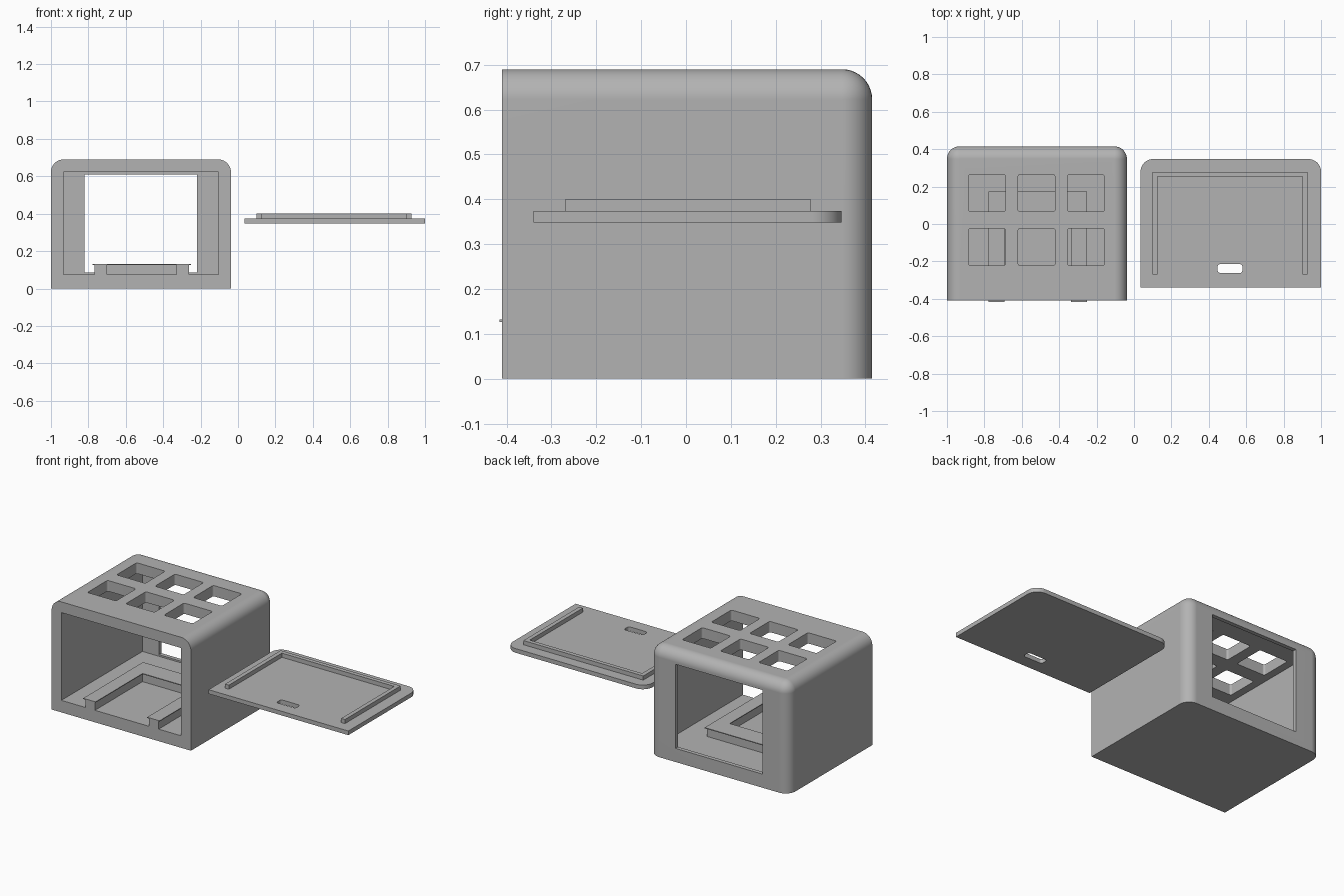
import bpy
import bmesh

cube = bpy.data.objects.get("Cube")
if cube:
    bpy.data.objects.remove(cube, do_unlink=True)

grey = bpy.data.materials.new("plain grey")
grey.use_nodes = True
GREY = (0.45, 0.45, 0.45, 1)
grey.diffuse_color = GREY
grey.node_tree.nodes["Principled BSDF"].inputs["Base Color"].default_value = GREY


def make_object(name, bm):
    bmesh.ops.recalc_face_normals(bm, faces=bm.faces)
    mesh = bpy.data.meshes.new(name)
    bm.to_mesh(mesh)
    bm.free()
    mesh.materials.append(grey)
    obj = bpy.data.objects.new(name, mesh)
    bpy.context.collection.objects.link(obj)
    return obj


def box(name, xs, ys, zs, radius=0, segments=8, rounded=None):
    """Box between limits; edges accepted by the rule (direction, middle) are rounded."""
    bm = bmesh.new()
    bmesh.ops.create_cube(bm, size=1)
    if rounded:
        edges = []
        for e in bm.edges:
            a, b = e.verts
            if rounded(b.co - a.co, (a.co + b.co) / 2):
                edges.append(e)
    for v in bm.verts:
        for i, (lo, hi) in enumerate((xs, ys, zs)):
            v.co[i] = lo if v.co[i] < 0 else hi
    if rounded:
        bmesh.ops.bevel(bm, geom=edges, offset=radius, segments=segments,
                        profile=0.5, affect='EDGES', clamp_overlap=True)
    return make_object(name, bm)


def u_strip(name, xs, ys, zs, side, back):
    """U-shaped strip open to the front."""
    (x0, x1), (y0, y1) = xs, ys
    outline = [(x0, y0), (x0 + side, y0), (x0 + side, y1 - back), (x1 - side, y1 - back),
               (x1 - side, y0), (x1, y0), (x1, y1), (x0, y1)]
    bm = bmesh.new()
    face = bm.faces.new([bm.verts.new((x, y, zs[0])) for x, y in outline])
    top = bmesh.ops.extrude_face_region(bm, geom=[face])["geom"]
    for v in top:
        if isinstance(v, bmesh.types.BMVert):
            v.co.z = zs[1]
    return make_object(name, bm)


def activate(obj):
    bpy.ops.object.select_all(action='DESELECT')
    obj.select_set(True)
    bpy.context.view_layer.objects.active = obj


def cut(obj, cutter):
    cutter.hide_render = True
    mod = obj.modifiers.new("cut", 'BOOLEAN')
    mod.operation = 'DIFFERENCE'
    mod.solver = 'EXACT'
    mod.object = cutter
    activate(obj)
    bpy.ops.object.modifier_apply(modifier=mod.name)
    bpy.data.objects.remove(cutter, do_unlink=True)


def smooth(obj):
    activate(obj)
    bpy.ops.object.shade_smooth_by_angle(angle=0.5)
    mod = obj.modifiers.new("even shading", 'WEIGHTED_NORMAL')
    mod.keep_sharp = True


def upright(d, m):
    return abs(d.z) > 0.5


def upright_back(d, m):
    return upright(d, m) and m.y > 0


def top_and_back(d, m):
    top = m.z > 0.4 and (abs(d.y) > 0.5 or m.y > 0.4)
    return top or upright_back(d, m)


# Case shell: rounded on top and at the back, open at the front
case = box("case_shell", (-1, -0.038), (-0.41, 0.415), (0, 0.69), 0.067, 10, top_and_back)
cut(case, box("cavity_cutter", (-0.933, -0.105), (-0.6, 0.39), (0.075, 0.623)))
cut(case, box("back_window_cutter", (-0.82, -0.218), (0.3, 0.6), (0.085, 0.61)))

# Six roof openings
for x in (-0.786, -0.521, -0.257):
    for y in (0.165, -0.123):
        cut(case, box("roof_cutter", (x - 0.099, x + 0.099), (y - 0.099, y + 0.099),
                      (0.55, 0.8), 0.012, 4, upright))
smooth(case)

# Raised guide on the case floor with a thin overhanging cap
u_strip("guide_rail", (-0.768, -0.261), (-0.41, 0.164), (0.075, 0.127), 0.067, 0.105)
u_strip("guide_cap", (-0.778, -0.251), (-0.416, 0.174), (0.127, 0.132), 0.085, 0.125)

# Separate lid with a finger slot and a locating lip
lid = box("lid_plate", (0.035, 1), (-0.34, 0.347), (0.348, 0.374), 0.067, 10, upright_back)
cut(lid, box("slot_cutter", (0.447, 0.58), (-0.262, -0.214), (0.3, 0.45), 0.015, 5, upright))
smooth(lid)
u_strip("lid_lip", (0.10, 0.928), (-0.27, 0.279), (0.374, 0.40), 0.026, 0.026)
